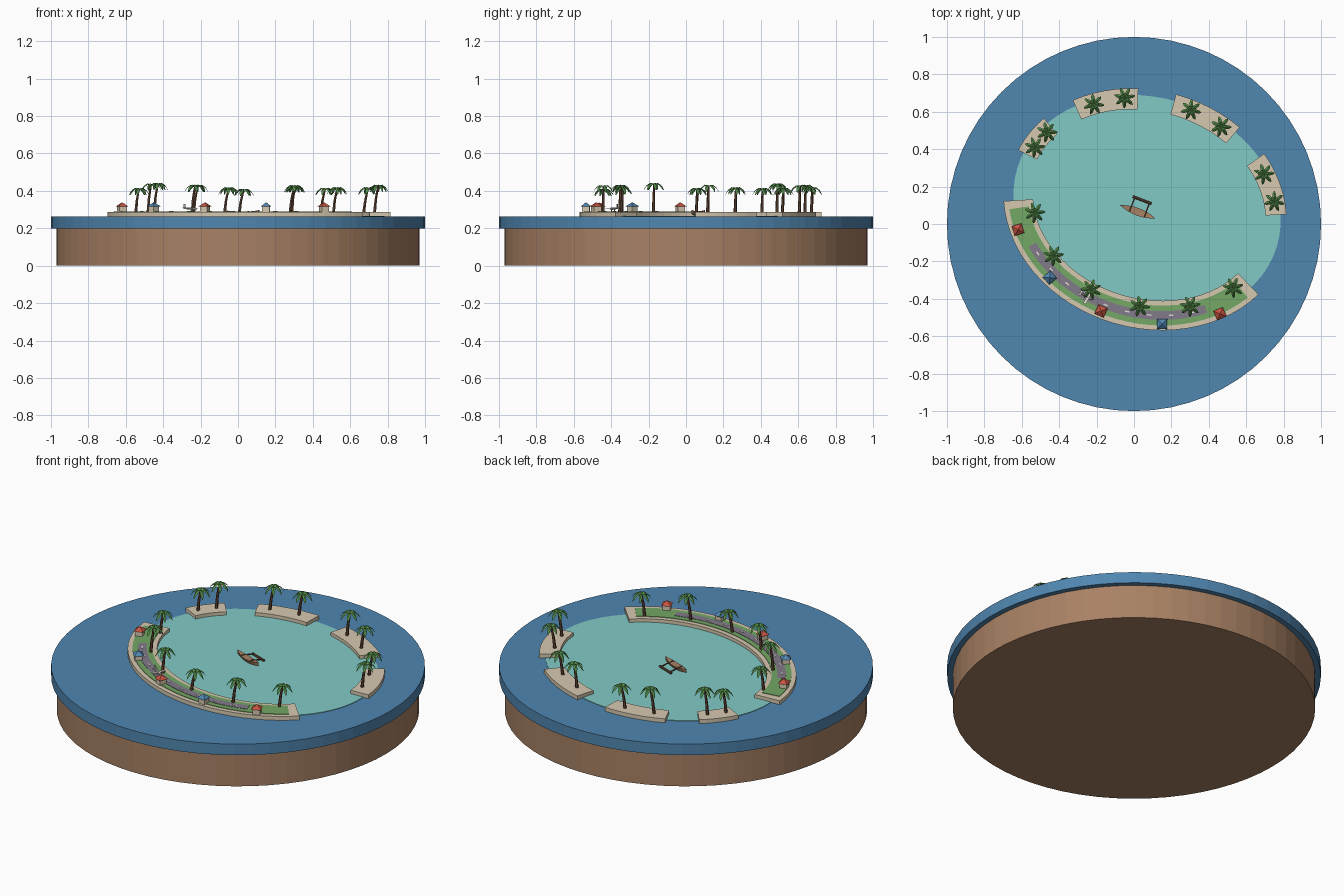
import bpy, bmesh, math, random
from mathutils import Vector, Matrix

if "Cube" in bpy.data.objects:
    bpy.data.objects.remove(bpy.data.objects["Cube"], do_unlink=True)
random.seed(4)


def material(name, rgb):
    m = bpy.data.materials.new(name)
    lin = [((c / 255 + 0.055) / 1.055) ** 2.4 for c in rgb] + [1]
    m.use_nodes = True
    m.diffuse_color = lin
    for n in m.node_tree.nodes:
        if n.type == 'BSDF_PRINCIPLED':
            n.inputs["Base Color"].default_value = lin
    return m


EARTH = material("earth brown", (168, 129, 100))
OCEAN = material("ocean blue", (80, 134, 176))
LAGOON = material("lagoon teal", (130, 202, 198))
SAND = material("sand", (214, 201, 176))
GRASS = material("grass green", (116, 168, 102))
ROAD = material("runway grey", (130, 122, 138))
TRUNK = material("trunk brown", (104, 74, 56))
LEAF = material("palm green", (84, 142, 74))
RED = material("roof red", (200, 84, 66))
WHITE = material("white", (232, 228, 220))

# Tilted ellipse that the atoll follows
CENTRE, TILT, RX, RY = Vector((0.07, 0.09, 0)), math.radians(-17), 0.70, 0.567
TURN = Matrix.Rotation(TILT, 3, 'Z')
LAND, TOP = 0.286, 0.263


def finish(name, bm, *mats, recalc=True):
    if recalc:
        bmesh.ops.recalc_face_normals(bm, faces=bm.faces)
    me = bpy.data.meshes.new(name)
    bm.to_mesh(me)
    bm.free()
    for m in mats:
        me.materials.append(m)
    ob = bpy.data.objects.new(name, me)
    bpy.context.scene.collection.objects.link(ob)
    return ob


def on_ring(deg, off=0.0):
    """Point on the atoll ellipse, pushed outward by off, and its heading."""
    t = math.radians(deg)
    normal = Vector((RY * math.cos(t), RX * math.sin(t), 0)).normalized()
    p = Vector((RX * math.cos(t), RY * math.sin(t), 0)) + normal * off
    n = TURN @ normal
    return CENTRE + TURN @ p, math.atan2(n.x, -n.y)


def strip(name, t0, t1, width, z0, z1, mat, segs):
    """Slab swept along part of the ellipse."""
    bm = bmesh.new()
    rings = []
    for i in range(segs + 1):
        t = t0 + (t1 - t0) * i / segs
        ring = []
        for off, z in ((-1, z0), (1, z0), (1, z1), (-1, z1)):
            p = on_ring(t, off * width / 2)[0]
            ring.append(bm.verts.new((p.x, p.y, z)))
        rings.append(ring)
    for a, b in zip(rings, rings[1:]):
        for k in range(4):
            bm.faces.new((a[k], a[k - 1], b[k - 1], b[k]))
    bm.faces.new(rings[0])
    bm.faces.new(rings[-1])
    return finish(name, bm, mat)


def add_cone(bm, r1, r2, p0, p1, sides, index=0, spin=0.0):
    """Tapered prism between two points."""
    axis = p1 - p0
    rot = Vector((0, 0, 1)).rotation_difference(axis).to_matrix().to_4x4()
    mat = Matrix.Translation((p0 + p1) / 2) @ rot @ Matrix.Rotation(spin, 4, 'Z')
    old = set(bm.faces)
    bmesh.ops.create_cone(bm, cap_ends=True, segments=sides, radius1=r1,
                          radius2=r2, depth=axis.length, matrix=mat)
    for f in set(bm.faces) - old:
        f.material_index = index


def disc(name, r, z0, z1, mat):
    bm = bmesh.new()
    add_cone(bm, r, r, Vector((0, 0, z0)), Vector((0, 0, z1)), 64)
    return finish(name, bm, mat)


# Base, sea and lagoon
disc("earth_base", 0.97, 0, 0.198, EARTH)
disc("ocean", 1.0, 0.198, TOP, OCEAN)
lagoon = disc("lagoon", 1.0, -0.001, 0.003, LAGOON)
lagoon.data.transform(Matrix.Translation(CENTRE + Vector((0, 0, TOP)))
                      @ Matrix.Rotation(TILT, 4, 'Z')
                      @ Matrix.Diagonal((0.725, 0.587, 1, 1)))

# Main island with grass and runway, then the islets
strip("main_island", 197, 335.6, 0.158, TOP - 0.002, LAND, SAND, 28)
strip("grass", 201, 331, 0.106, LAND - 0.001, LAND + 0.003, GRASS, 28)
strip("runway", 221, 311, 0.046, LAND, LAND + 0.005, ROAD, 20)
for i in range(9):
    t = 226 + i * 9.8
    strip("runway_dash", t - 1, t + 1, 0.007, LAND + 0.002, LAND + 0.007, WHITE, 1)
for t0, t1 in ((16.6, 46.6), (62.2, 92.2), (108, 136.8), (152.4, 171.8)):
    strip("islet", t0, t1, 0.112, TOP - 0.002, LAND, SAND, 6)


def palm(x, y, top):
    bm = bmesh.new()
    lean = random.uniform(0.014, 0.024)
    foot = Vector((x - lean, y - 0.004, LAND - 0.002))
    crown = Vector((x, y, top))
    knee = foot.lerp(crown, 0.5) - Vector((0.003, 0, 0))
    add_cone(bm, 0.009, 0.0075, foot, knee, 6)
    add_cone(bm, 0.0075, 0.0055, knee, crown, 6)
    bmesh.ops.recalc_face_normals(bm, faces=bm.faces)
    # Drooping, ridged fronds
    start = random.uniform(0, 1)
    for k in range(7):
        a = start + k * math.tau / 7
        out = Vector((math.cos(a), math.sin(a), 0))
        side = Vector((-out.y, out.x, 0))
        rows = []
        for r, z, w in ((0.0, 0.0, 0.004), (0.022, 0.006, 0.010),
                        (0.042, -0.008, 0.009), (0.056, -0.032, 0.002)):
            mid = crown + out * r + Vector((0, 0, z))
            drop = Vector((0, 0, w * 0.5))
            rows.append([bm.verts.new(p) for p in
                         (mid - side * w - drop, mid, mid + side * w - drop)])
        for p, q in zip(rows, rows[1:]):
            for j in (0, 1):
                f = bm.faces.new((p[j], q[j], q[j + 1], p[j + 1]))
                f.material_index = 1
    finish("palm_tree", bm, TRUNK, LEAF, recalc=False)


for x, y, top in ((-0.53, 0.06, 0.41), (-0.43, -0.17, 0.437), (-0.23, -0.35, 0.427),
                  (0.03, -0.44, 0.405), (0.30, -0.44, 0.425), (0.53, -0.34, 0.414),
                  (-0.53, 0.41, 0.41), (-0.465, 0.49, 0.434), (-0.215, 0.64, 0.427),
                  (-0.05, 0.675, 0.414), (0.305, 0.61, 0.424), (0.465, 0.52, 0.41),
                  (0.695, 0.267, 0.414), (0.75, 0.12, 0.427)):
    palm(x, y, top)

# Huts on the seaward shore
for i, (x, y, t) in enumerate(((-0.62, -0.03, 209), (-0.45, -0.287, 233),
                               (-0.176, -0.465, 261), (0.15, -0.535, 288),
                               (0.46, -0.48, 316))):
    bm = bmesh.new()
    spin = on_ring(t)[1] + math.pi / 4
    eave = Vector((x, y, LAND + 0.031))
    add_cone(bm, 0.029, 0.029, Vector((x, y, LAND - 0.002)), eave, 4, 0, spin)
    add_cone(bm, 0.038, 0.0, eave, eave + Vector((0, 0, 0.022)), 4, 1, spin)
    finish("hut", bm, SAND, OCEAN if i % 2 else RED)


def place(ob, loc, heading):
    ob.data.transform(Matrix.Translation(loc) @ Matrix.Rotation(heading, 4, 'Z'))


def add_box(bm, size, loc):
    bmesh.ops.create_cube(bm, size=1, matrix=Matrix.Translation(loc)
                          @ Matrix.Diagonal((*size, 1)))


# Small aeroplane on the runway
bm = bmesh.new()
add_cone(bm, 0.004, 0.007, Vector((-0.042, 0, 0.018)), Vector((0.025, 0, 0.016)), 8)
add_cone(bm, 0.007, 0.002, Vector((0.025, 0, 0.016)), Vector((0.04, 0, 0.015)), 8)
add_box(bm, (0.016, 0.08, 0.003), (0.008, 0, 0.018))
add_box(bm, (0.010, 0.03, 0.003), (-0.037, 0, 0.02))
add_box(bm, (0.010, 0.003, 0.02), (-0.038, 0, 0.03))
for y in (-0.01, 0.01):
    add_box(bm, (0.005, 0.003, 0.014), (0.008, y, 0.009))
spot, heading = on_ring(256)
place(finish("aeroplane", bm, WHITE), spot + Vector((0, 0, LAND + 0.003)), heading)

# Outrigger canoe: pointed hull, float and two struts
bm = bmesh.new()
rows = []
for i in range(9):
    s = i / 4 - 1
    w, lift = 0.02 * (1 - s * s) + 0.0005, 0.012 * s * s
    rows.append([bm.verts.new((s * 0.1, y, z)) for y, z in
                 ((-w, 0.02 + lift), (-w * 0.5, lift), (w * 0.5, lift), (w, 0.02 + lift))])
for a, b in zip(rows, rows[1:]):
    for k in range(4):
        bm.faces.new((a[k], a[k - 1], b[k - 1], b[k]))
bm.faces.new(rows[0])
bm.faces.new(rows[-1])
boat_spot, boat_turn = Vector((0.02, 0.065, TOP + 0.003)), math.radians(-20.7)
place(finish("canoe_hull", bm, EARTH), boat_spot, boat_turn)

bm = bmesh.new()
add_cone(bm, 0.007, 0.007, Vector((-0.054, 0.067, 0.008)), Vector((0.054, 0.067, 0.008)), 6)
for x in (-0.042, 0.042):
    add_cone(bm, 0.004, 0.004, Vector((x, -0.012, 0.024)), Vector((x, 0.067, 0.012)), 6)
place(finish("canoe_outrigger", bm, TRUNK), boat_spot, boat_turn)
